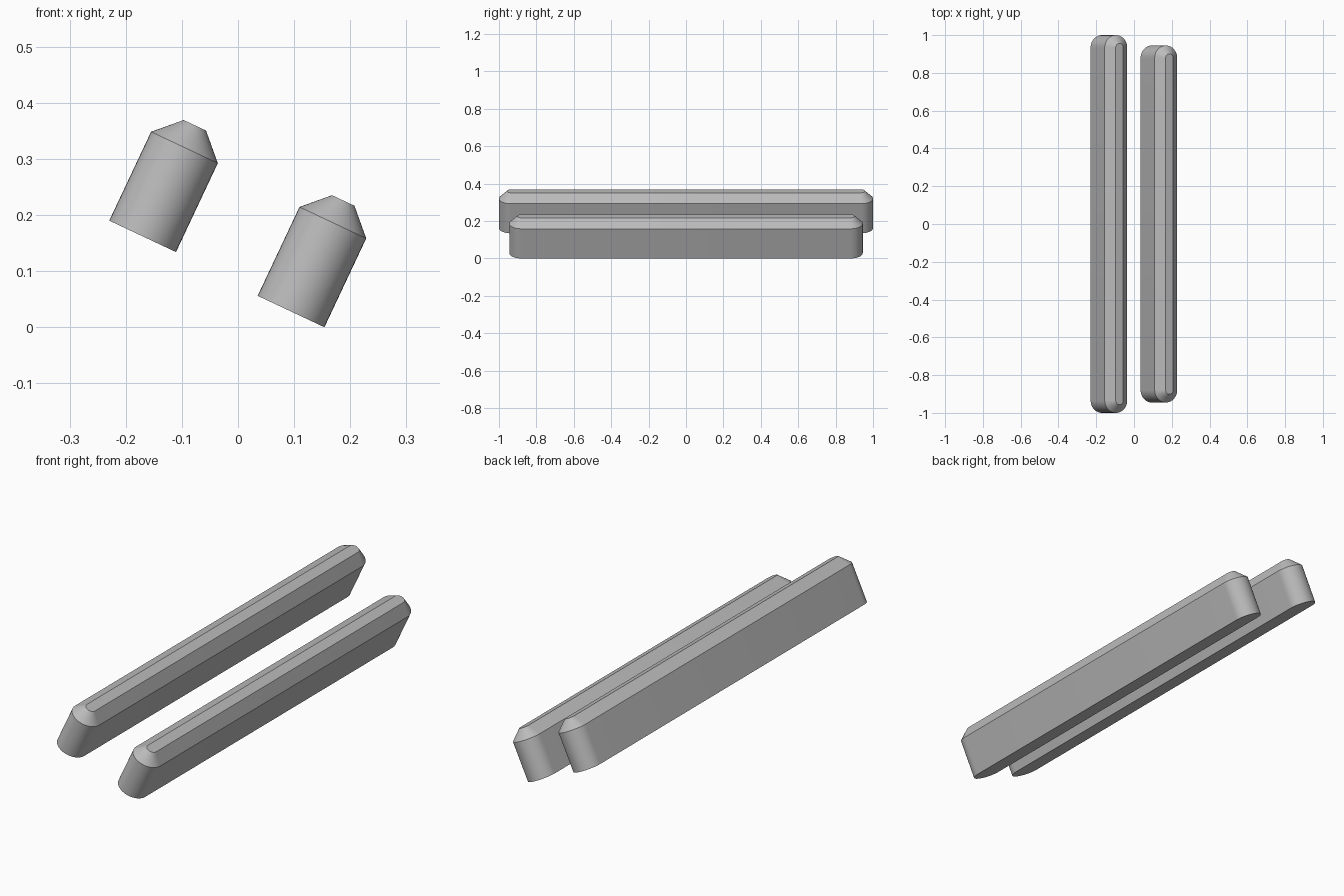
import bpy, bmesh, math

cube = bpy.data.objects.get("Cube")
if cube:
    bpy.data.objects.remove(cube, do_unlink=True)

WIDTH, BODY, CHAMFER = 0.1315, 0.175, 0.0437
TILT = math.radians(25.2)
STEPS = 20

grey = bpy.data.materials.new("plain grey")
grey.use_nodes = True
colour = (0.5, 0.5, 0.5, 1)
grey.diffuse_color = colour
grey.node_tree.nodes["Principled BSDF"].inputs["Base Color"].default_value = colour


def capsule(bm, radius, half_straight, z):
    """Ring of vertices: two semicircles joined by straight sides."""
    ring = []
    for end in (0, 1):
        for i in range(STEPS + 1):
            a = math.pi * (end + i / STEPS)
            y = half_straight * (1 - 2 * end) + radius * math.sin(a)
            ring.append(bm.verts.new((radius * math.cos(a), y, z)))
    return ring


def make_bar(name, half_length, x, z):
    """Round-ended bar with a chamfered top, leaning sideways."""
    r = WIDTH / 2
    straight = half_length - r
    bm = bmesh.new()
    rings = [capsule(bm, rad, straight, h) for rad, h in
             ((r, 0), (r, BODY), (r - CHAMFER, BODY + CHAMFER))]
    for low, high in zip(rings, rings[1:]):
        for i in range(len(low)):
            j = (i + 1) % len(low)
            bm.faces.new((low[i], low[j], high[j], high[i]))
    bm.faces.new(rings[0][::-1])
    bm.faces.new(rings[-1])
    bmesh.ops.recalc_face_normals(bm, faces=bm.faces)
    mesh = bpy.data.meshes.new(name)
    bm.to_mesh(mesh)
    bm.free()
    mesh.materials.append(grey)
    bar = bpy.data.objects.new(name, mesh)
    bpy.context.collection.objects.link(bar)
    bar.location = (x, 0, z)
    bar.rotation_euler = (0, TILT, 0)
    bpy.ops.object.select_all(action='DESELECT')
    bar.select_set(True)
    bpy.context.view_layer.objects.active = bar
    bpy.ops.object.shade_smooth_by_angle(angle=math.radians(30))


# Long upper bar and shorter lower bar
make_bar("upper_bar", 1.0, -0.17, 0.162)
make_bar("lower_bar", 0.945, 0.0945, 0.028)
